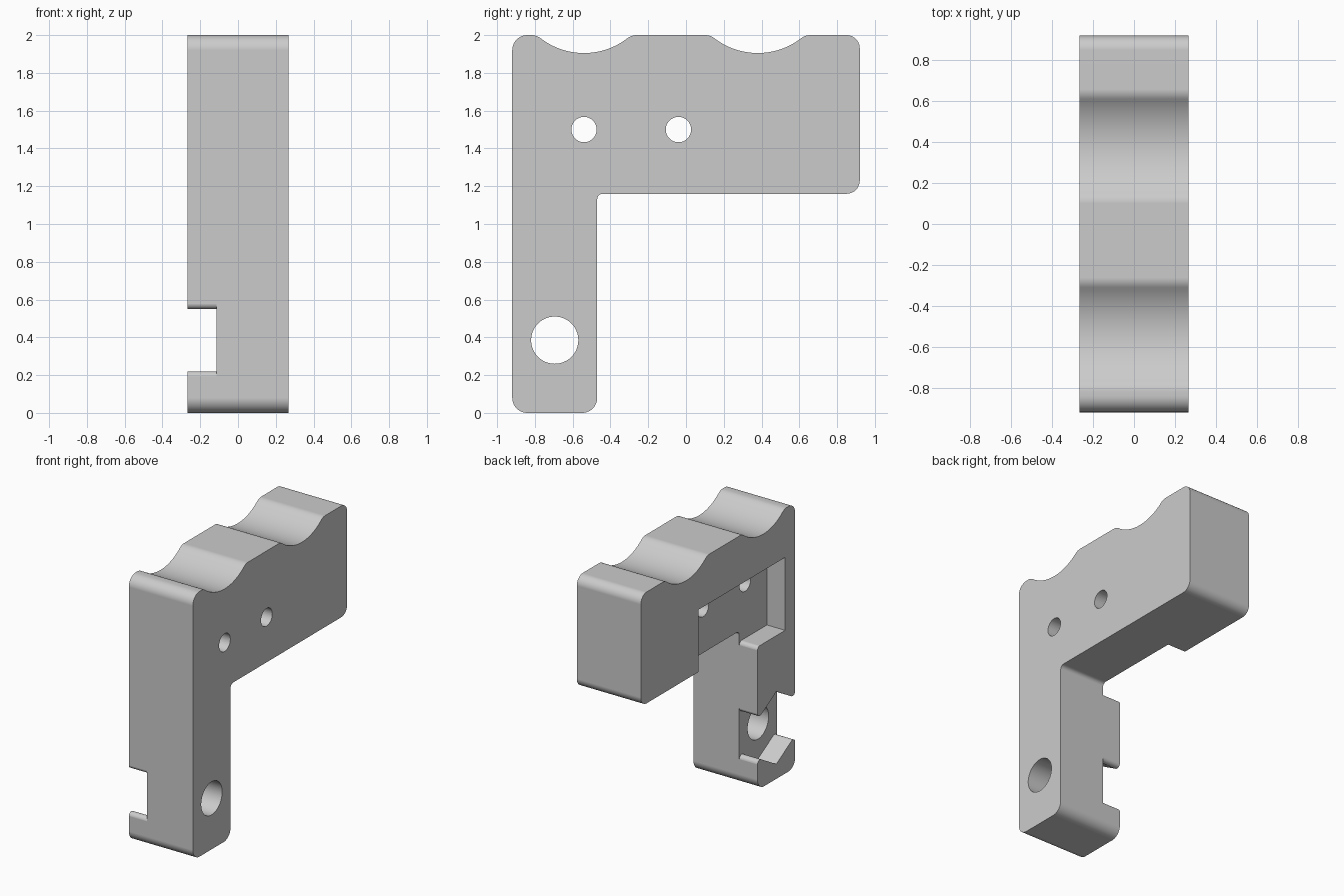
import bpy
import bmesh
from math import sin, cos, asin, pi, radians, sqrt, tan
from mathutils import Vector

cube = bpy.data.objects.get("Cube")
if cube:
    bpy.data.objects.remove(cube, do_unlink=True)

HALF = 0.267          # half thickness along x
FLOOR = -0.115        # depth reached by the recesses on the right side
FRONT, BACK, LEG_BACK = -0.92, 0.92, -0.47
ARM_BOTTOM, TOP = 1.16, 2.0
BOLT_Y, BOLT_Z = -0.695, 0.385

grey = bpy.data.materials.new("light_grey")
grey.use_nodes = True
grey.diffuse_color = (0.6, 0.6, 0.6, 1)
grey.node_tree.nodes["Principled BSDF"].inputs["Base Color"].default_value = (0.6, 0.6, 0.6, 1)


def rounded(corners, steps=10):
    """Turn (y, z, radius) corners into a filleted outline."""
    pts = []
    for i, (y, z, r) in enumerate(corners):
        p = Vector((y, z))
        if r == 0:
            pts.append(p)
            continue
        a = (Vector(corners[i - 1][:2]) - p).normalized()
        b = (Vector(corners[(i + 1) % len(corners)][:2]) - p).normalized()
        half = a.angle(b) / 2
        centre = p + (a + b).normalized() * r / sin(half)
        start, end = [p + d * r / tan(half) - centre for d in (a, b)]
        sweep = start.angle(end)
        for k in range(steps + 1):
            t = k / steps
            pts.append(centre + (start * sin((1 - t) * sweep) + end * sin(t * sweep)) / sin(sweep))
    return pts


def extrude(name, outline, x0, x1):
    """Prism along x from a y-z outline."""
    bm = bmesh.new()
    face = bm.faces.new([bm.verts.new((x0, p[0], p[1])) for p in outline])
    moved = bmesh.ops.extrude_face_region(bm, geom=[face])["geom"]
    bmesh.ops.translate(bm, vec=(x1 - x0, 0, 0),
                        verts=[v for v in moved if isinstance(v, bmesh.types.BMVert)])
    bmesh.ops.recalc_face_normals(bm, faces=bm.faces)
    mesh = bpy.data.meshes.new(name)
    bm.to_mesh(mesh)
    bm.free()
    mesh.materials.append(grey)
    obj = bpy.data.objects.new(name, mesh)
    bpy.context.collection.objects.link(obj)
    return obj


def circle(y, z, r, n=48):
    return [(y + r * cos(2 * pi * k / n), z + r * sin(2 * pi * k / n)) for k in range(n)]


def scallop(c, R=0.376, r=0.08, depth=0.095):
    """Hollow in the top edge, blended into the flats on either side."""
    zc = TOP - depth + R
    d = sqrt((R + r) ** 2 - (zc - TOP + r) ** 2)
    a = asin(d / (R + r))
    pts = [(c - d + r * sin(a * k / 6), TOP - r + r * cos(a * k / 6), 0) for k in range(6)]
    pts += [(c + R * sin(a * k / 12), zc - R * cos(a * k / 12), 0) for k in range(-12, 13)]
    pts += [(c + d - r * sin(a * k / 6), TOP - r + r * cos(a * k / 6), 0) for k in range(5, -1, -1)]
    return pts


# Main L-shaped body with two hollows on top
body = extrude("bracket_body", rounded(
    [(FRONT, 0, 0.08), (FRONT, TOP, 0.08)] + scallop(-0.54) + scallop(0.38)
    + [(BACK, TOP, 0.07), (BACK, ARM_BOTTOM, 0.07),
       (LEG_BACK, ARM_BOTTOM, 0.03), (LEG_BACK, 0, 0.08)]), -HALF, HALF)

# Hexagonal nut recess, open to front and back, with softened mouth edges
e = 0.0003
tip, shoulder, far = 0.273, 0.143, 0.3
upper = [(FRONT - 0.1, far, 0), (FRONT - e, far, 0), (FRONT - e, shoulder, 0.03),
         (BOLT_Y, tip, 0), (LEG_BACK + e, shoulder, 0.03),
         (LEG_BACK + e, far, 0), (LEG_BACK + 0.1, far, 0)]
hexagon = [(y, BOLT_Z + z, r) for y, z, r in upper] + [(y, BOLT_Z - z, r) for y, z, r in reversed(upper)]

# Rectangular pocket, open under the arm
pocket = [(-0.8, 1.63, 0), (0.23, 1.63, 0), (0.23, 0.9, 0),
          (LEG_BACK + e, 0.9, 0), (LEG_BACK + e, 1.08, 0.03), (-0.8, 1.08, 0)]

cutters = [
    extrude("nut_recess_cutter", rounded(hexagon), -1, FLOOR),
    extrude("pocket_cutter", rounded(pocket), -1, FLOOR),
    extrude("bolt_hole_cutter", circle(BOLT_Y, BOLT_Z, 0.125), -1, 1),
    extrude("front_pin_hole_cutter", circle(-0.54, 1.5, 0.067), -1, 1),
    extrude("rear_pin_hole_cutter", circle(-0.04, 1.5, 0.067), -1, 1),
]

bpy.ops.object.select_all(action="DESELECT")
body.select_set(True)
bpy.context.view_layer.objects.active = body
for cutter in cutters:
    cutter.hide_render = True
    mod = body.modifiers.new(cutter.name, "BOOLEAN")
    mod.operation, mod.solver, mod.object = "DIFFERENCE", "EXACT", cutter
    bpy.ops.object.modifier_apply(modifier=mod.name)
    bpy.data.objects.remove(cutter, do_unlink=True)

# Smooth fillets and bores, crisp edges elsewhere
bpy.ops.object.shade_smooth_by_angle(angle=radians(30))
normals = body.modifiers.new("even_normals", "WEIGHTED_NORMAL")
normals.keep_sharp = True
